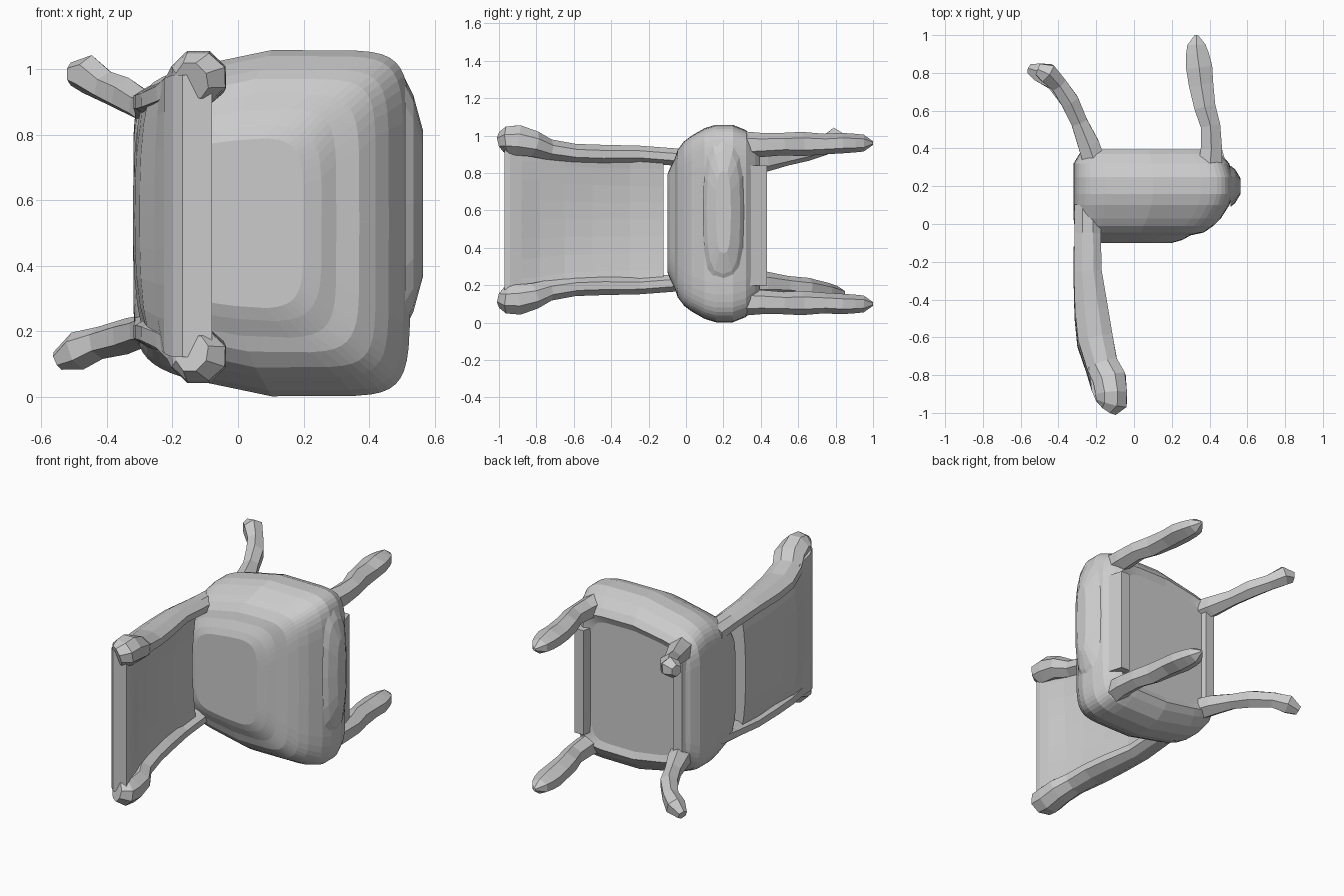
import bpy, bmesh, math
from mathutils import Vector

MID = 0.53        # symmetry plane of seat and legs (z)
BACK_MID = 0.552  # symmetry plane of the backrest (z)


def loft(name, rings):
    """Skin closed rings of equal length and cap both ends."""
    bm = bmesh.new()
    vs = [[bm.verts.new(p) for p in r] for r in rings]
    n = len(vs[0])
    for a, b in zip(vs, vs[1:]):
        for i in range(n):
            j = (i + 1) % n
            bm.faces.new((a[i], a[j], b[j], b[i]))
    bm.faces.new(vs[0])
    bm.faces.new(vs[-1])
    bmesh.ops.recalc_face_normals(bm, faces=bm.faces)
    me = bpy.data.meshes.new(name)
    bm.to_mesh(me)
    bm.free()
    ob = bpy.data.objects.new(name, me)
    bpy.context.collection.objects.link(ob)
    return ob


def tube(name, path, sides=6):
    """Faceted rod through (x, y, z, radius_xy, radius_z) points."""
    pts = [Vector(p[:3]) for p in path]
    rings = []
    for i, p in enumerate(pts):
        d = (pts[min(i + 1, len(pts) - 1)] - pts[max(i - 1, 0)]).normalized()
        u = d.cross(Vector((0, 0, 1))).normalized()
        w = u.cross(d)
        a, b = path[i][3], path[i][-1]
        rings.append([p + u * a * math.cos(t) + w * b * math.sin(t)
                      for t in (2 * math.pi * (k + .5) / sides for k in range(sides))])
    return loft(name, rings)


def flip(path, mid):
    return [(p[0], p[1], 2 * mid - p[2], *p[3:]) for p in path]


def spow(v, e):
    return math.copysign(abs(v) ** e, v)


def seat_ring(y, x0, x1, h, e=0.26, n=44):
    """Rounded square that narrows towards the backrest."""
    out = []
    for k in range(n):
        t = 2 * math.pi * k / n
        x = (x0 + x1) / 2 + (x1 - x0) / 2 * spow(math.cos(t), e)
        taper = 1 - 0.17 * min(1, max(0, (0.05 - x) / 0.35))
        out.append((x, y, MID + h * taper * spow(math.sin(t), e)))
    return out


# cushioned seat: rounded block with a raised pad, underside slightly sunken
loft("seat", [seat_ring(*r) for r in (
    (-0.10, -0.22, 0.20, 0.26, 0.4), (-0.085, -0.26, 0.255, 0.30, 0.4),
    (-0.06, -0.28, 0.30, 0.35, 0.33), (-0.045, -0.305, 0.37, 0.395, 0.3),
    (-0.01, -0.315, 0.42, 0.44), (0.03, -0.32, 0.46, 0.47),
    (0.10, -0.32, 0.505, 0.51), (0.16, -0.32, 0.525, 0.528),
    (0.25, -0.32, 0.525, 0.528), (0.32, -0.32, 0.505, 0.50),
    (0.37, -0.29, 0.46, 0.45), (0.395, -0.26, 0.43, 0.41),
    (0.378, -0.21, 0.38, 0.37))])

# shallow swelling on the front edge of the seat
edge = [(0.51, 0.11, 0.38), (0.535, 0.09, 0.33), (0.565, 0.04, 0.22)]
loft("seat_front_pad", [[(x, 0.2 + a * spow(math.cos(t), .7), 0.59 + b * spow(math.sin(t), .7))
                         for t in (2 * math.pi * k / 16 for k in range(16))]
                        for x, a, b in edge])


# aprons under the seat between each pair of legs, blending into its walls
def apron(name, outer, inner, y, z0, z1):
    w = (outer - inner) * .25
    loft(name, [[(inner, 0.3, z), (outer, 0.33, z),
                 (outer - w, y, z), (inner + w, y, z)] for z in (z0, z1)])


apron("front_apron", 0.485, 0.365, 0.432, 0.20, 0.84)
apron("rear_apron", -0.29, -0.17, 0.41, 0.22, 0.84)


# backrest panel: leaning and slightly hollow across its width
def panel_ring(y, xb, xf, hollow, h, n=8):
    row = [-1 + 2 * k / n for k in range(n + 1)]
    front = [(xf + hollow * s ** 2, y, BACK_MID + h * s) for s in row]
    back = [(xb + hollow * abs(s) ** 3, y, BACK_MID + h * s) for s in reversed(row)]
    return front + back


loft("backrest_panel", [panel_ring(*r) for r in (
    (-0.12, -0.32, -0.225, 0.03, 0.36), (-0.30, -0.32, -0.225, 0.03, 0.36),
    (-0.50, -0.315, -0.20, 0.04, 0.37), (-0.65, -0.30, -0.17, 0.03, 0.38),
    (-0.78, -0.255, -0.135, 0.02, 0.41), (-0.88, -0.225, -0.095, 0.0, 0.42),
    (-0.94, -0.20, -0.08, 0.0, 0.43), (-0.97, -0.17, -0.08, 0.0, 0.43))])

# side rails ending in knobs at the top of the backrest
rail = [(-0.245, 0.10, 0.87, 0.075, 0.06), (-0.245, -0.05, 0.885, 0.075, 0.05),
        (-0.245, -0.25, 0.90, 0.08, 0.05), (-0.225, -0.45, 0.90, 0.095, 0.055),
        (-0.205, -0.60, 0.905, 0.10, 0.055), (-0.17, -0.74, 0.925, 0.09, 0.06),
        (-0.13, -0.82, 0.955, 0.095, 0.075), (-0.12, -0.90, 0.975, 0.09, 0.088),
        (-0.12, -0.945, 0.975, 0.09, 0.08), (-0.14, -0.975, 0.965, 0.06, 0.06)]
for side, path in (("upper", rail), ("lower", flip(rail, BACK_MID - 0.003))):
    tube("backrest_rail_" + side, path, 8)

# legs under the front of the seat
front_leg = [(0.40, 0.28, 0.95, 0.075), (0.41, 0.40, 0.95, 0.065),
             (0.405, 0.52, 0.955, 0.06), (0.375, 0.62, 0.955, 0.065),
             (0.355, 0.74, 0.955, 0.075, 0.055), (0.345, 0.83, 0.96, 0.08, 0.055),
             (0.335, 0.90, 0.96, 0.07, 0.05), (0.33, 0.95, 0.96, 0.055, 0.045),
             (0.33, 1.0, 0.96, 0.01)]
for side, path in (("upper", front_leg), ("lower", flip(front_leg, MID))):
    tube("front_leg_" + side, path)

# splayed legs under the back of the seat
tube("back_leg_upper", [(-0.20, 0.30, 0.86, 0.07), (-0.24, 0.42, 0.87, 0.065),
                        (-0.29, 0.54, 0.89, 0.05), (-0.34, 0.65, 0.92, 0.055),
                        (-0.40, 0.74, 0.945, 0.05), (-0.46, 0.80, 0.985, 0.06),
                        (-0.51, 0.82, 0.985, 0.035)])
tube("back_leg_lower", [(-0.20, 0.30, 0.21, 0.07), (-0.24, 0.42, 0.21, 0.065),
                        (-0.29, 0.54, 0.20, 0.05), (-0.34, 0.65, 0.185, 0.055),
                        (-0.42, 0.75, 0.165, 0.05), (-0.49, 0.80, 0.14, 0.06),
                        (-0.55, 0.82, 0.11, 0.03)])
